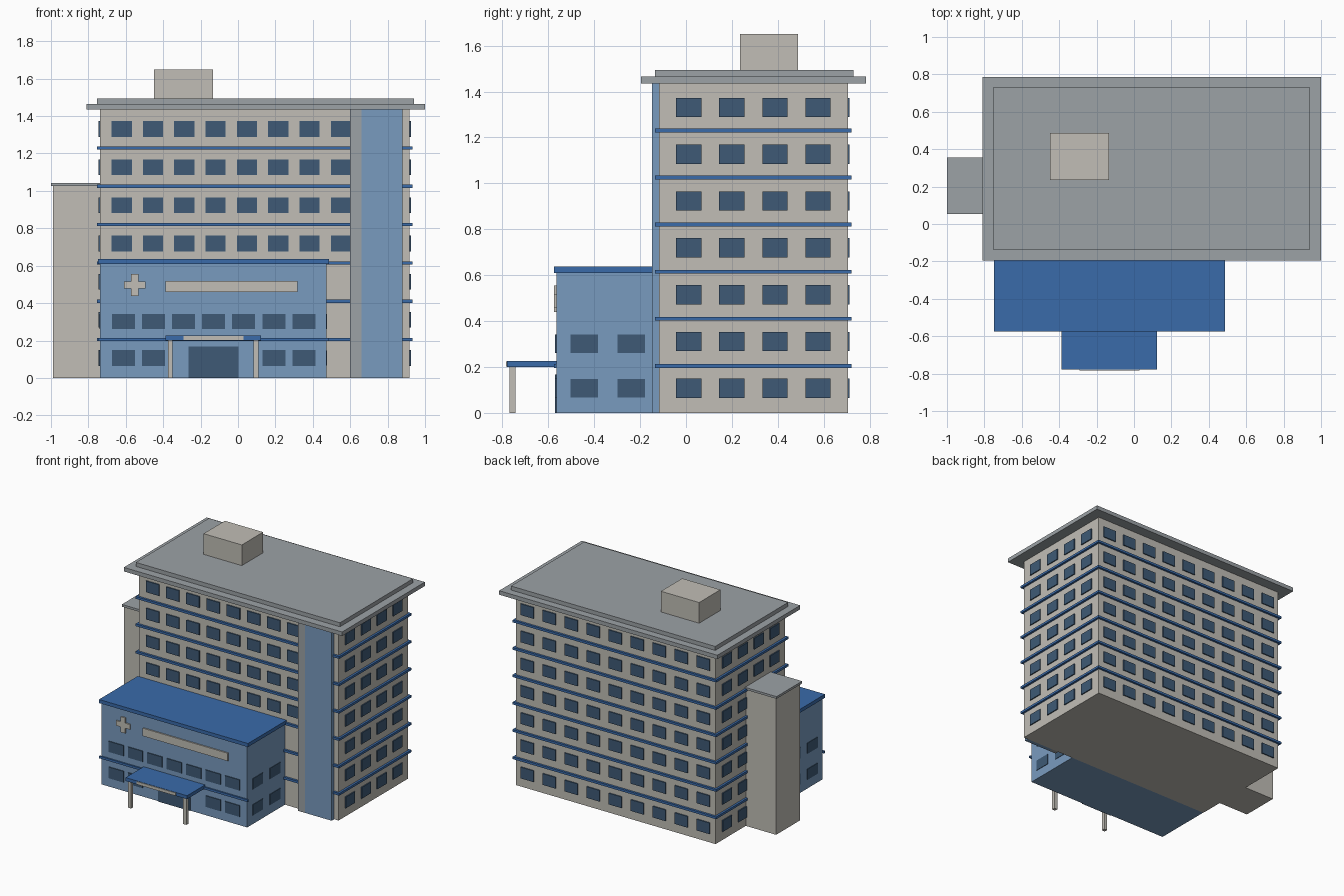
import bpy
import bmesh

if "Cube" in bpy.data.objects:
    bpy.data.objects.remove(bpy.data.objects["Cube"], do_unlink=True)


def material(name, rgb):
    lin = [(c / 255 / 12.92) if c < 11 else ((c / 255 + 0.055) / 1.055) ** 2.4 for c in rgb]
    m = bpy.data.materials.new(name)
    m.use_nodes = True
    m.diffuse_color = (*lin, 1)
    bsdf = next(n for n in m.node_tree.nodes if n.type == "BSDF_PRINCIPLED")
    bsdf.inputs["Base Color"].default_value = (*lin, 1)
    bsdf.inputs["Roughness"].default_value = 0.8
    return m


BEIGE = material("warm beige wall", (193, 190, 182))
GREY = material("roof grey", (156, 162, 166))
PALE = material("pale blue wall", (121, 155, 191))
BLUE = material("strong blue trim", (58, 107, 170))
GLASS = material("dark blue glass", (62, 90, 118))


def boxes(name, mat, specs):
    """One object from boxes given as (x range, y range, z range)."""
    bm = bmesh.new()
    for spec in specs:
        cube = bmesh.ops.create_cube(bm, size=1)["verts"]
        for v in cube:
            v.co = [(lo + hi) / 2 + c * (hi - lo) for c, (lo, hi) in zip(v.co, spec)]
    me = bpy.data.meshes.new(name)
    bm.to_mesh(me)
    bm.free()
    me.materials.append(mat)
    ob = bpy.data.objects.new(name, me)
    bpy.context.collection.objects.link(ob)
    return ob


def span(c, w):
    return (c - w / 2, c + w / 2)


def steps(first, last, n):
    return [first + (last - first) * i / (n - 1) for i in range(n)]


FLOOR = 0.205
TOP = 1.435
X = (-0.739, 0.917)          # main block
Y = (-0.118, 0.705)
AX = (-0.737, 0.472)         # front annex
AY = (-0.565, Y[0])
P = 0.008                    # plate thickness
WIN_H = 0.084


def outer(rng, d):
    """Thin plate ranges just outside the low and high face."""
    return (rng[0] - d, rng[0]), (rng[1], rng[1] + d)


def row(floor):
    return span(0.107 + 0.204 * floor, WIN_H)


# Main block with floor bands
boxes("main_block", BEIGE, [(X, Y, (0, TOP))])
boxes("floor_bands", BLUE, [((X[0] - 0.016, X[1] + 0.016), (Y[0] - 0.016, Y[1] + 0.016),
                             span(FLOOR * k, 0.017)) for k in range(1, 7)])

# Main block windows
left, right = outer(X, P)
front, back = outer(Y, P)
boxes("front_windows", GLASS, [(span(x, 0.108), front, row(f))
                               for f in range(3, 7) for x in steps(-0.622, 0.55, 8)])
boxes("back_windows", GLASS, [(span(x, 0.108), back, row(f))
                              for f in range(7) for x in steps(-0.64, 0.82, 9)])
boxes("side_windows", GLASS, [(side, span(y, 0.11), row(f)) for side in (left, right)
                              for f in range(7) for y in steps(0.012, 0.575, 4)])

# Vertical pier on the front
PIER_Y = (-0.148, Y[0])
boxes("pier_edge", GREY, [((0.6, 0.66), PIER_Y, (0, TOP))])
boxes("pier_panel", PALE, [((0.66, 0.88), PIER_Y, (0, TOP))])

# Roof
boxes("roof_slab", GREY, [((-0.81, 1.0), (-0.195, 0.785), (TOP, 1.465))])
boxes("roof_upper_slab", GREY, [((-0.753, 0.94), (-0.135, 0.73), (1.465, 1.495))])
boxes("roof_plant_room", BEIGE, [((-0.45, -0.133), (0.235, 0.487), (1.495, 1.65))])

# Stair tower on the right-hand side
boxes("stair_tower", BEIGE, [((-0.99, X[0]), (0.062, 0.347), (0, 1.025))])
boxes("stair_tower_cap", GREY, [((-1.0, X[0]), (0.053, 0.356), (1.025, 1.042))])

# Front annex
boxes("annex", PALE, [(AX, AY, (0, 0.61))])
boxes("annex_roof", BLUE, [((-0.749, 0.486), (-0.576, Y[0]), (0.61, 0.637))])
boxes("annex_band", BLUE, [((-0.749, 0.484), (-0.576, AY[0]), span(FLOOR, 0.017))])
a_left, a_right = outer(AX, 0.004)
a_front = (AY[0] - 0.006, AY[0])
cols = steps(-0.613, 0.352, 7)
boxes("annex_front_windows", GLASS,
      [(span(x, 0.123), a_front, span(0.302, 0.08)) for x in cols]
      + [(span(x, 0.123), a_front, row(0)) for x in cols[:2] + cols[5:]])
boxes("annex_side_windows", GLASS,
      [(side, span(y, 0.121), span(z, 0.08)) for side in (a_left, a_right)
       for y in (-0.443, -0.239) for z in (0.107, 0.302)])
boxes("entrance_door", GLASS, [((-0.264, 0.002), a_front, (0, 0.167))])

# Cross and blank sign board
PLATE_Y = (AY[0] - 0.0095, AY[0])
cx, cz, arm, size = -0.552, 0.497, 0.038, 0.116
boxes("cross_sign", BEIGE, [
    (span(cx, arm), PLATE_Y, span(cz, size)),
    ((cx - size / 2, cx - arm / 2), PLATE_Y, span(cz, arm)),
    ((cx + arm / 2, cx + size / 2), PLATE_Y, span(cz, arm))])
boxes("sign_board", BEIGE, [((-0.388, 0.317), PLATE_Y, (0.459, 0.518))])

# Entrance canopy on two posts
boxes("canopy", BLUE, [((-0.387, 0.123), (-0.779, -0.56), (0.2, 0.226))])
boxes("canopy_sign", BEIGE, [((-0.292, 0.03), (-0.784, -0.779), (0.202, 0.224))])
boxes("canopy_posts", BEIGE, [(span(x, 0.026), (-0.769, -0.743), (0, 0.2))
                              for x in (-0.362, 0.097)])
